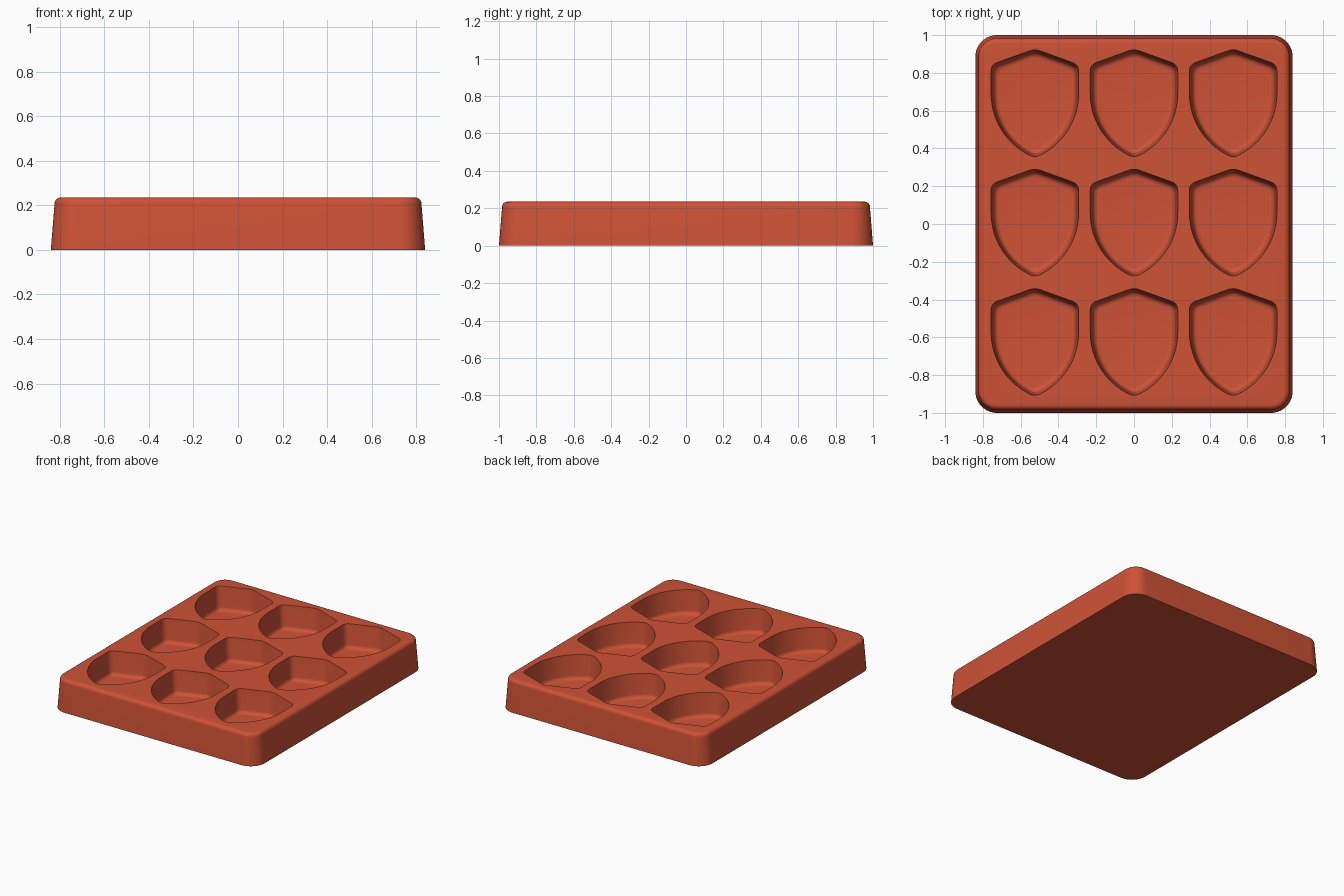
import bpy, bmesh
from math import sin, cos, acos, pi
from mathutils import Vector

HEIGHT = 0.235
FLOOR = 0.06
DRAFT = 0.08

cube = bpy.data.objects.get("Cube")
if cube:
    bpy.data.objects.remove(cube, do_unlink=True)

red = bpy.data.materials.new("terracotta red")
red.use_nodes = True
colour = (0.62, 0.085, 0.037, 1)
red.diffuse_color = colour
red.node_tree.nodes["Principled BSDF"].inputs["Base Color"].default_value = colour


def rounded_rectangle(hx, hy, r, steps=14):
    """Counter-clockwise outline with quarter-circle corners."""
    points = []
    for k, (sx, sy) in enumerate([(1, 1), (-1, 1), (-1, -1), (1, -1)]):
        for i in range(steps + 1):
            a = (k + i / steps) * pi / 2
            points.append((sx * (hx - r) + r * cos(a), sy * (hy - r) + r * sin(a)))
    return points


def shield(inset, arc_steps=20):
    """Shield outline: peaked top, straight shoulders, arcs meeting at a tip."""
    half, radius, spring = 0.232, 0.366, 0.06
    slope = 0.36
    side = half - inset
    apex = 0.295 - 1.063 * inset
    r = radius - inset
    end = acos((radius - half) / r)
    right = [(side, apex - slope * side, 0.035)]
    for i in range(arc_steps):
        a = end * 0.93 * i / (arc_steps - 1)
        right.append((half - radius + r * cos(a), spring - r * sin(a), 0))
    tip = (0, spring - r * sin(end), 0.03)
    left = [(-x, y, c) for x, y, c in reversed(right)]
    corners = [(0, apex, 0.03)] + right + [tip] + left
    points = []
    for i, (x, y, cut) in enumerate(corners):
        p = Vector((x, y))
        if not cut:
            points.append(p)
            continue
        ends = []
        for q in (corners[i - 1], corners[(i + 1) % len(corners)]):
            d = Vector(q[:2]) - p
            ends.append(p + d.normalized() * min(cut, d.length * 0.9))
        for j in range(7):
            t = j / 6
            points.append(ends[0] * (1 - t) ** 2 + p * 2 * t * (1 - t) + ends[1] * t * t)
    return points


def loft(name, layers, offsets=((0, 0),)):
    """Closed solid through matching outlines, repeated at each offset."""
    bm = bmesh.new()
    for ox, oy in offsets:
        rings = [[bm.verts.new((p[0] + ox, p[1] + oy, z)) for p in pts] for z, pts in layers]
        for low, high in zip(rings, rings[1:]):
            for i in range(len(low)):
                j = (i + 1) % len(low)
                bm.faces.new((low[i], low[j], high[j], high[i]))
        bm.faces.new(rings[0])
        bm.faces.new(rings[-1])
    bmesh.ops.recalc_face_normals(bm, faces=bm.faces)
    mesh = bpy.data.meshes.new(name)
    bm.to_mesh(mesh)
    bm.free()
    mesh.materials.append(red)
    obj = bpy.data.objects.new(name, mesh)
    bpy.context.collection.objects.link(obj)
    return obj


# Tapered tray block with a rounded upper edge
fillet = 0.028
levels = [(0, 0)]
for i in range(7):
    a = i / 6 * pi / 2
    z = HEIGHT - fillet + fillet * sin(a)
    levels.append((z, DRAFT * (HEIGHT - fillet) + fillet * (1 - cos(a))))
tray = loft("tray", [(z, rounded_rectangle(0.84 - d, 1 - d, 0.115 - d)) for z, d in levels])

# Nine shield pockets with drafted walls and a filleted floor
levels = []
base = DRAFT * (HEIGHT - FLOOR)
for i in range(7):
    a = i / 6 * pi / 2
    levels.append((FLOOR + fillet * (1 - cos(a)), base + fillet * (1 - sin(a))))
levels.append((HEIGHT + 0.03, -DRAFT * 0.03))
grid = [(0.525 * i, 0.632 * j) for i in (-1, 0, 1) for j in (-1, 0, 1)]
cutter = loft("pocket_cutter", [(z, shield(d)) for z, d in levels], grid)
cutter.hide_render = True
cutter.hide_set(True)

bpy.context.view_layer.objects.active = tray
tray.select_set(True)
cut = tray.modifiers.new("pockets", 'BOOLEAN')
cut.operation = 'DIFFERENCE'
cut.solver = 'EXACT'
cut.object = cutter
bpy.ops.object.modifier_apply(modifier=cut.name)
bpy.data.objects.remove(cutter, do_unlink=True)
bpy.ops.object.shade_smooth_by_angle(angle=pi / 6)
